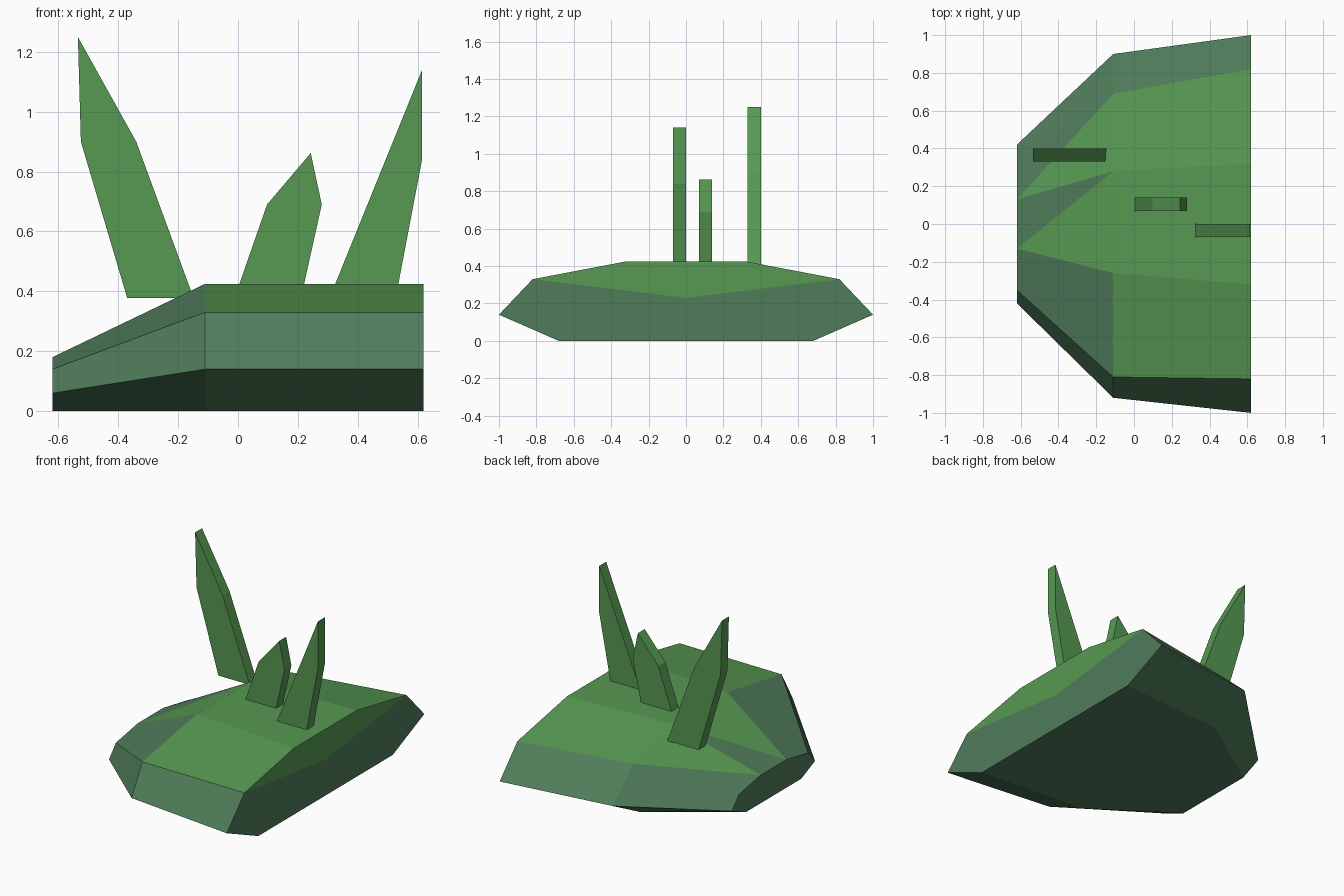
import bpy, bmesh

if "Cube" in bpy.data.objects:
    bpy.data.objects.remove(bpy.data.objects["Cube"])


def material(name, rgb):
    m = bpy.data.materials.new(name)
    m.diffuse_color = (*rgb, 1)
    m.use_nodes = True
    m.node_tree.nodes["Principled BSDF"].inputs["Base Color"].default_value = m.diffuse_color
    return m


GRASS = material("grass_green", (0.095, 0.315, 0.085))
MOSS = material("moss_grey_green", (0.080, 0.202, 0.102))


def finish(name, bm, mats):
    bmesh.ops.recalc_face_normals(bm, faces=bm.faces)
    mesh = bpy.data.meshes.new(name)
    bm.to_mesh(mesh)
    bm.free()
    for m in mats:
        mesh.materials.append(m)
    obj = bpy.data.objects.new(name, mesh)
    bpy.context.collection.objects.link(obj)


# Mound: three eight-sided cross-sections (y, z), from bottom front
# over the top to bottom back
sections = [
    (-0.62, [(-.28, 0), (-.42, .06), (-.35, .14), (-.13, .18),
             (.13, .18), (.35, .14), (.42, .06), (.28, 0)]),
    (-0.11, [(-.63, 0), (-.92, .14), (-.81, .33), (-.26, .425),
             (.28, .425), (.69, .33), (.90, .14), (.63, 0)]),
    (0.62, [(-.68, 0), (-1, .14), (-.82, .33), (-.32, .425),
            (.32, .425), (.82, .33), (1, .14), (.68, 0)]),
]
bm = bmesh.new()
rings = [[bm.verts.new((x, y, z)) for y, z in pts] for x, pts in sections]


def face(verts, green=False):
    bm.faces.new(verts).material_index = 0 if green else 1


low, mid, high = rings
TOP = (2, 3, 4)  # sides that form the grassy top
for i in range(8):
    j = (i + 1) % 8
    # flat rear half of the mound
    face((mid[i], mid[j], high[j], high[i]), i in TOP)
    # sloping half, split so grass runs down in triangular tongues
    if i in (3, 4):
        face((low[i], mid[i], mid[j]), True)
        face((low[i], mid[j], low[j]))
    else:
        face((low[i], mid[i], mid[j], low[j]))

# Tall end cap as a fan, with grass on its upper triangles
hub = bm.verts.new((0.62, 0, 0.23))
for i in range(8):
    face((high[i], high[(i + 1) % 8], hub), i in TOP)
face(low)
finish("mound", bm, [GRASS, MOSS])


# Grass blades: flat (x, z) outlines extruded along y
def blade(name, outline, y0, y1):
    b = bmesh.new()
    f = b.faces.new([b.verts.new((x, y0, z)) for x, z in outline])
    ext = bmesh.ops.extrude_face_region(b, geom=[f])
    verts = [v for v in ext["geom"] if isinstance(v, bmesh.types.BMVert)]
    bmesh.ops.translate(b, vec=(0, y1 - y0, 0), verts=verts)
    if not f.is_valid or len(b.faces) < len(outline) + 2:
        b.faces.new([v for v in b.verts if v not in verts])
    finish(name, b, [GRASS])


blade("tall_blade", [(-.37, .377), (-.148, .377), (-.34, .90),
                     (-.535, 1.25), (-.525, .90)], .33, .40)
blade("short_blade", [(.003, .42), (.22, .42), (.28, .69),
                      (.243, .862), (.097, .69)], .07, .14)
blade("leaning_blade", [(.323, .42), (.535, .42), (.615, .84),
                        (.615, 1.14)], -.07, 0)
